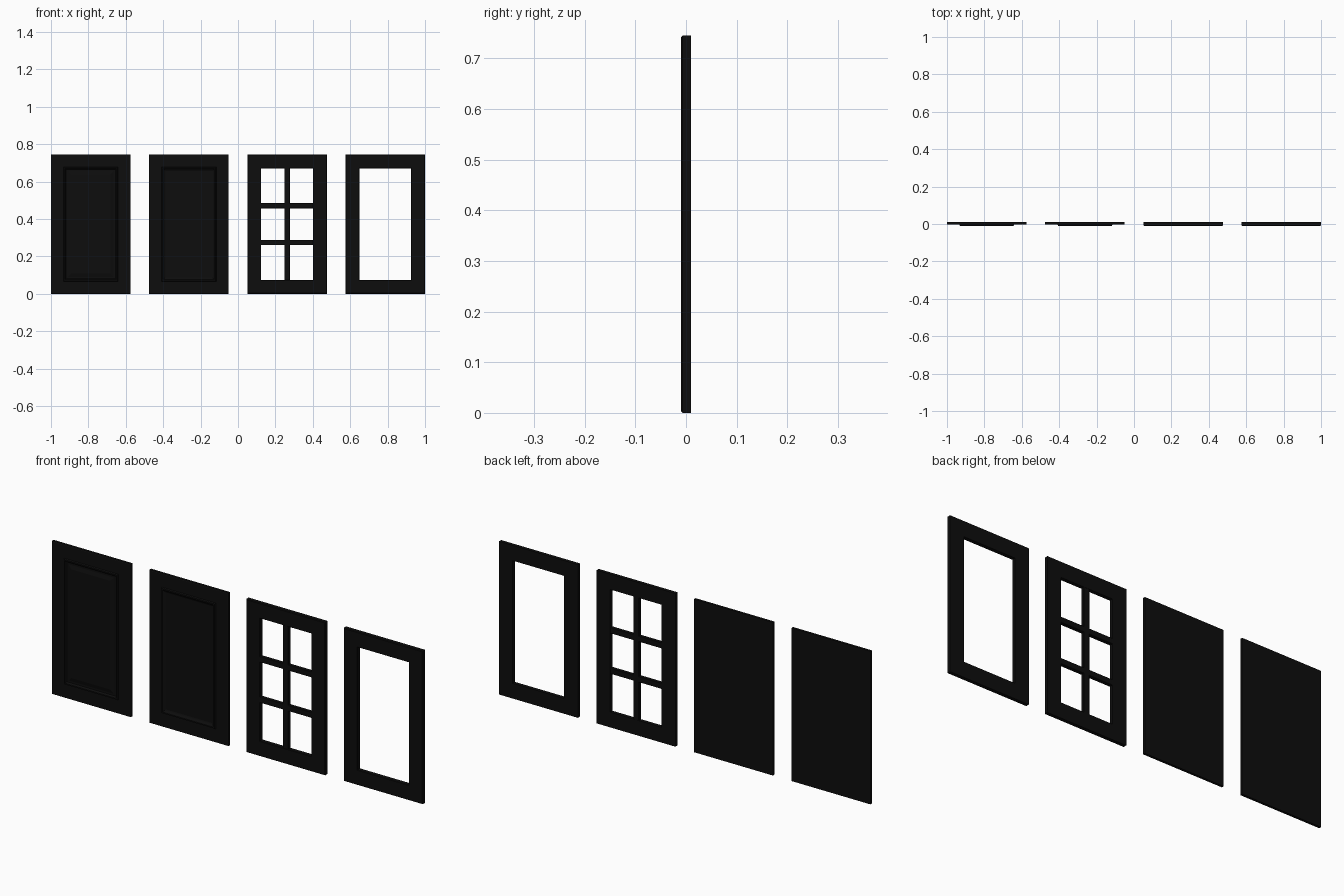
import bpy, bmesh

if "Cube" in bpy.data.objects:
    bpy.data.objects.remove(bpy.data.objects["Cube"])

W, H = 0.425, 0.745          # door leaf size
FX, FZ = 0.074, 0.077        # frame width (stiles, rails)

black = bpy.data.materials.new("black_paint")
black.diffuse_color = (0.004, 0.004, 0.004, 1)
black.use_nodes = True
black.node_tree.nodes["Principled BSDF"].inputs["Base Color"].default_value = black.diffuse_color


def finish(bm, name):
    bmesh.ops.recalc_face_normals(bm, faces=bm.faces)
    me = bpy.data.meshes.new(name)
    bm.to_mesh(me)
    bm.free()
    me.materials.append(black)
    ob = bpy.data.objects.new(name, me)
    bpy.context.collection.objects.link(ob)
    return ob


def nested_rects(name, cx, profile, closed_loop):
    """Loft rectangles given as (inset, y); either a ring or a capped solid."""
    bm = bmesh.new()
    rings = []
    for d, y in profile:
        x, lo, hi = W / 2 - d, d, H - d
        rings.append([bm.verts.new(p) for p in
                      ((cx - x, y, lo), (cx + x, y, lo), (cx + x, y, hi), (cx - x, y, hi))])
    pairs = list(zip(rings, rings[1:]))
    if closed_loop:
        pairs.append((rings[-1], rings[0]))
    else:
        bm.faces.new(rings[0])
        bm.faces.new(rings[-1])
    for a, b in pairs:
        for i in range(4):
            j = (i + 1) % 4
            bm.faces.new((a[i], a[j], b[j], b[i]))
    return finish(bm, name)


def bar(name, x0, x1, z0, z1, y):
    bm = bmesh.new()
    bmesh.ops.create_cube(bm, size=1)
    for v in bm.verts:
        v.co = ((x0 + x1) / 2 + v.co.x * (x1 - x0), v.co.y * 2 * y,
                (z0 + z1) / 2 + v.co.z * (z1 - z0))
    ob = finish(bm, name)
    mod = ob.modifiers.new("edge", 'BEVEL')
    mod.width = 0.0015
    mod.segments = 1


# outer edge shared by the two solid doors: flat back, eased front edge
edge = [(0, 0.01), (0, -0.002), (0.003, -0.004)]

# door with moulding and raised centre field
nested_rects("raised_panel_door", -0.7875, edge + [
    (0.066, -0.004), (0.069, -0.01), (0.075, -0.01), (0.081, -0.003),
    (0.09, -0.003), (0.108, -0.008)], False)

# door with moulding and flat recessed centre
nested_rects("recessed_panel_door", -0.2625, edge + [
    (0.066, -0.004), (0.069, -0.01), (0.075, -0.01), (0.083, -0.004),
    (0.088, -0.002)], False)

# open frames for glazed doors
frame = [(0, 0.01), (0, -0.007), (0.003, -0.01), (FX - 0.002, -0.01),
         (FX, -0.008), (FX, 0.01)]
nested_rects("glazed_door_frame", 0.2625, frame, True)
nested_rects("open_door_frame", 0.7875, frame, True)

# glazing bars
bar("vertical_glazing_bar", 0.2625 - 0.015, 0.2625 + 0.015, FX - 0.003, H - FX + 0.003, 0.009)
for k in (1, 2):
    z = FZ + (H - 2 * FZ) * k / 3
    bar(f"horizontal_glazing_bar_{k}", 0.2625 - W / 2 + FX - 0.003,
        0.2625 + W / 2 - FX + 0.003, z - 0.014, z + 0.014, 0.0088)
